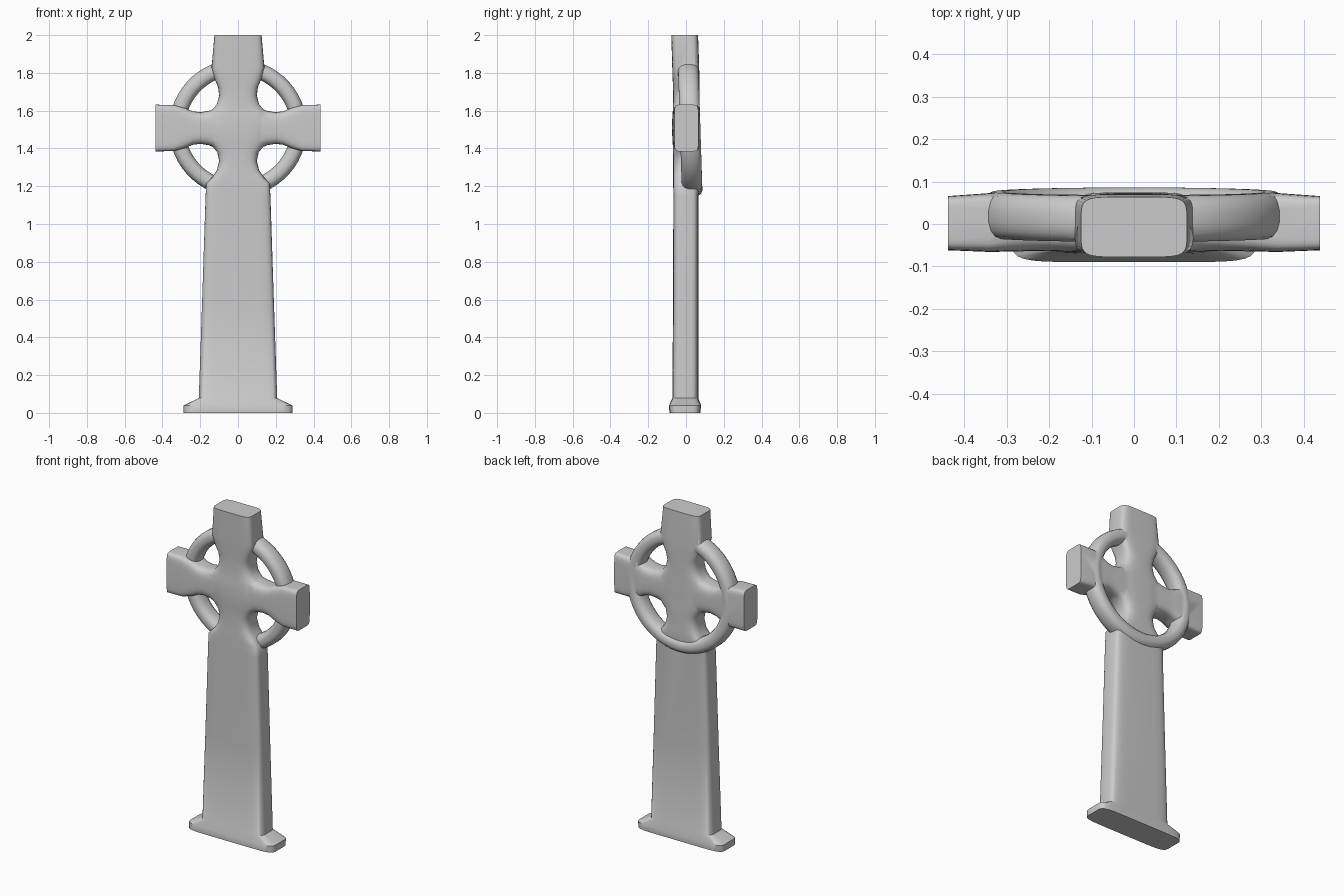
import bpy, bmesh
from math import sin, cos, pi, copysign
from mathutils import Vector

if "Cube" in bpy.data.objects:
    bpy.data.objects.remove(bpy.data.objects["Cube"])

CZ = 1.508  # height of the cross centre


def superellipse(a, b, n, count=28):
    """Rounded-rectangle section, half sizes a and b."""
    pts = []
    for i in range(count):
        t = 2 * pi * (i + 0.5) / count
        c, s = cos(t), sin(t)
        pts.append((a * copysign(abs(c) ** (2 / n), c),
                    b * copysign(abs(s) ** (2 / n), s)))
    return pts


def skin(name, rings, closed=False):
    """Bridge rings of points into one solid object."""
    bm = bmesh.new()
    loops = [[bm.verts.new(p) for p in r] for r in rings]
    pairs = list(zip(loops, loops[1:]))
    if closed:
        pairs.append((loops[-1], loops[0]))
    for a, b in pairs:
        for i in range(len(a)):
            j = (i + 1) % len(a)
            bm.faces.new((a[i], a[j], b[j], b[i]))
    if not closed:
        bm.faces.new(loops[0])
        bm.faces.new(loops[-1])
    bmesh.ops.recalc_face_normals(bm, faces=bm.faces)
    me = bpy.data.meshes.new(name)
    bm.to_mesh(me)
    bm.free()
    ob = bpy.data.objects.new(name, me)
    bpy.context.collection.objects.link(ob)
    return ob


# upright: plinth, tapering shaft, neck, centre, neck, head block
# (z, half width, front y, back y, squareness)
upright = [
    (0.00, .288, -.088, .076, 7), (0.04, .288, -.090, .080, 7),
    (0.078, .208, -.072, .065, 6), (0.60, .19, -.069, .065, 6),
    (1.15, .172, -.067, .066, 6), (1.215, .168, -.068, .072, 6),
    (1.25, .135, -.068, .075, 5), (1.285, .112, -.068, .075, 4),
    (1.335, .10, -.068, .074, 3.5), (1.38, .11, -.069, .074, 3.5),
    (1.415, .14, -.070, .073, 3.5), (1.44, .165, -.072, .072, 3.5),
    (1.51, .165, -.075, .072, 3.5), (1.58, .165, -.072, .071, 3.5),
    (1.60, .14, -.070, .071, 3.5), (1.635, .112, -.069, .071, 3.5),
    (1.68, .10, -.068, .071, 3.5), (1.725, .106, -.069, .071, 4),
    (1.77, .125, -.071, .071, 5), (1.83, .14, -.073, .070, 6),
    (2.00, .125, -.078, .064, 6),
]
rings = []
for z, w, f, b, n in upright:
    rings.append([(x, y + (f + b) / 2, z) for x, y in superellipse(w, (b - f) / 2, n)])
cross = skin("stone_cross", rings)

# cross arms: (x, half height, front y, back y, squareness), mirrored
arm = [
    (.08, .108, -.066, .069, 3.5), (.125, .104, -.066, .069, 3.5),
    (.155, .091, -.065, .070, 3.5), (.20, .084, -.064, .070, 3.5),
    (.24, .089, -.064, .071, 4), (.285, .108, -.065, .073, 5),
    (.34, .122, -.066, .073, 7), (.438, .124, -.062, .066, 8),
]
stations = [(-x, h, f, b, n) for x, h, f, b, n in reversed(arm)] + arm
rings = []
for x, h, f, b, n in stations:
    rings.append([(x, y + (f + b) / 2, CZ + z) for z, y in superellipse(h, (b - f) / 2, n)])
arms = skin("cross_arms", rings)

# wheel ring, leaning slightly backward at the bottom
rings = []
for k in range(56):
    a = 2 * pi * (k + 0.5) / 56
    loop = []
    for r, y in superellipse(.043, .055, 2.5, 16):
        rad = .322 + r
        loop.append((rad * cos(a), .022 - .010 * sin(a) + y, CZ + rad * sin(a)))
    rings.append(loop)
wheel = skin("wheel_ring", rings, closed=True)

# fuse into a single stone
bpy.context.view_layer.objects.active = cross
cross.select_set(True)
for part in (arms, wheel):
    mod = cross.modifiers.new("fuse", 'BOOLEAN')
    mod.operation = 'UNION'
    mod.solver = 'EXACT'
    mod.object = part
    bpy.ops.object.modifier_apply(modifier=mod.name)
    bpy.data.objects.remove(part)
bpy.ops.object.shade_smooth_by_angle(angle=0.7)
